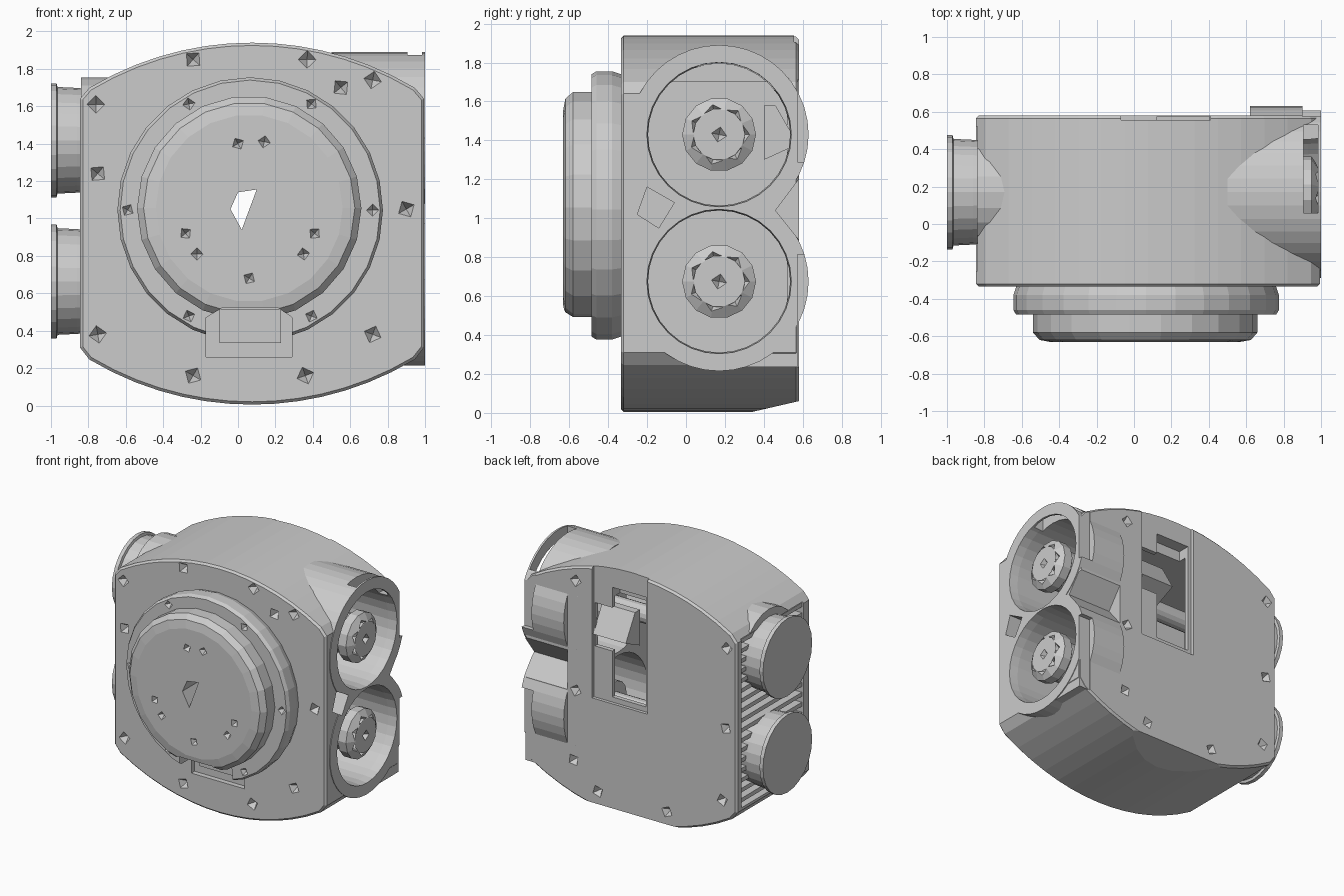
import bpy, bmesh, math
from mathutils import Matrix, Vector

if "Cube" in bpy.data.objects:
    bpy.data.objects.remove(bpy.data.objects["Cube"])


def finish(bm, name):
    bmesh.ops.recalc_face_normals(bm, faces=bm.faces)
    me = bpy.data.meshes.new(name)
    bm.to_mesh(me)
    bm.free()
    ob = bpy.data.objects.new(name, me)
    bpy.context.scene.collection.objects.link(ob)
    return ob


def place(axis, u, v, d):
    # axis 'y': (u, v) = (x, z);  axis 'x': (u, v) = (y, z)
    return Vector((u, d, v)) if axis == 'y' else Vector((d, u, v))


def prism(name, axis, pts, d0, d1):
    bm = bmesh.new()
    a = [bm.verts.new(place(axis, u, v, d0)) for u, v in pts]
    b = [bm.verts.new(place(axis, u, v, d1)) for u, v in pts]
    n = len(pts)
    bm.faces.new(a)
    bm.faces.new(b[::-1])
    for i in range(n):
        bm.faces.new((a[i], b[i], b[(i + 1) % n], a[(i + 1) % n]))
    return finish(bm, name)


def box(name, x0, x1, y0, y1, z0, z1):
    return prism(name, 'y', [(x0, z0), (x1, z0), (x1, z1), (x0, z1)], y0, y1)


def lathe(name, axis, centre, profile, sides):
    # stacked rings (radius, distance along axis), capped at both ends
    bm = bmesh.new()
    rings = []
    for r, d in profile:
        rings.append([bm.verts.new(place(axis, centre[0] + r * math.cos(2 * math.pi * i / sides),
                                         centre[1] + r * math.sin(2 * math.pi * i / sides), d))
                      for i in range(sides)])
    bm.faces.new(rings[0])
    bm.faces.new(rings[-1][::-1])
    for a, b in zip(rings, rings[1:]):
        for i in range(sides):
            j = (i + 1) % sides
            bm.faces.new((a[i], b[i], b[j], a[j]))
    return finish(bm, name)


def pits(name, spots, size):
    # pyramids pointing inward: spot = (position, inward direction)
    bm = bmesh.new()
    for k, (p, d) in enumerate(spots):
        d = Vector(d)
        rot = d.to_track_quat('Z', 'Y').to_matrix().to_4x4()
        m = Matrix.Translation(Vector(p) + d * size * 0.35) @ rot @ Matrix.Rotation(k * 0.7, 4, 'Z')
        bmesh.ops.create_cone(bm, cap_ends=True, segments=4, radius1=size, radius2=0,
                              depth=size * 1.2, matrix=m)
    return finish(bm, name)


def apply(ob):
    dg = bpy.context.evaluated_depsgraph_get()
    me = bpy.data.meshes.new_from_object(ob.evaluated_get(dg))
    ob.modifiers.clear()
    ob.data = me


def combine(ob, tool, op='DIFFERENCE', keep=False):
    m = ob.modifiers.new("cut", 'BOOLEAN')
    m.operation, m.object, m.solver = op, tool, 'EXACT'
    apply(ob)
    if not keep:
        bpy.data.objects.remove(tool)


# main housing: flat sides, domed top and bottom
R, CX = 1.69, 0.075
xs = [CX - 0.87 + 1.74 * i / 14 for i in range(15)]
arc = [(x, 1.94 - R + math.sqrt(R * R - (x - CX) ** 2)) for x in xs]
outline = [(-0.845, 1.64)] + arc + [(0.995, 1.64), (0.995, 0.31)]
outline += [(x, 1.945 - z) for x, z in arc[::-1]] + [(-0.845, 0.31)]
body = prism("housing", 'y', outline, -0.335, 0.58)
bev = body.modifiers.new("rim", 'BEVEL')
bev.width, bev.segments, bev.limit_method, bev.angle_limit = 0.015, 1, 'ANGLE', math.radians(65)
apply(body)
# the underside rises slightly toward the back
combine(body, prism("rear_chamfer", 'x', [(0.34, -0.1), (0.34, 0.005), (0.6, 0.065), (0.6, -0.1)], -1, 1))

# round pods on the right, short collars on the left
CY, ZS = 0.17, (1.43, 0.675)
for z in ZS:
    combine(body, lathe("pod", 'x', (CY, z), [(0.46, 0.5), (0.46, 1.0)], 40), 'UNION')
    combine(body, lathe("collar", 'x', (CY, z), [(0.325, -0.84), (0.325, -0.6)], 24), 'UNION')
# square lower corner under the lower pod
combine(body, box("pod_foot", 0.85, 0.992, 0.1, 0.572, 0.235, 0.5), 'UNION')
# the part of the pods standing out of the back starts further right, and the rims end flush
combine(body, box("pod_trim", 0.3, 0.62, 0.5801, 0.8, 0.1, 2.0))
for z0, z1 in ((1.29, 2.0), (0.1, 0.815)):
    combine(body, box("rim_trim", 0.9, 1.1, 0.574, 0.8, z0, z1))

# hollow inside, intake bores, side recess for the slats
combine(body, box("cavity", -0.7, 0.47, -0.27, 0.52, 0.25, 1.7))
for z in ZS:
    combine(body, lathe("bore", 'x', (CY, z), [(0.365, 0.4), (0.365, 0.93), (0.38, 1.1)], 32))
combine(body, box("slat_recess", -0.95, -0.77, -0.25, 0.52, 0.33, 1.65))

# notches around the right-hand rims
combine(body, box("rim_window", 0.905, 0.985, 0.06, 0.53, 1.66, 2.0))
combine(body, prism("rear_notch", 'x', [(0.46, 1.04), (0.7, 1.36), (0.7, 0.74)], 0.62, 1.1))
combine(body, prism("side_pocket", 'x', [(-0.25, 1.02), (-0.2, 1.16), (-0.06, 1.08), (-0.14, 0.95)], 0.88, 1.1))

# stepped latch slot in the back, inside a shallow frame
combine(body, box("latch_frame", -0.07, 0.41, 0.555, 0.7, 0.88, 2.0))
combine(body, prism("latch_slot", 'y', [(-0.04, 0.92), (0.25, 0.92), (0.25, 1.28), (0.40, 1.28),
                                        (0.40, 1.62), (0.25, 1.62), (0.25, 1.78), (-0.04, 1.78)], 0.46, 0.7))
prism("latch_wedge", 'x', [(0.40, 1.58), (0.46, 1.58), (0.575, 1.38), (0.40, 1.30)], 0.12, 0.405)

# stepped round boss on the front
boss = lathe("front_boss", 'y', (0.065, 1.045), [(0.69, -0.32), (0.71, -0.38), (0.71, -0.46), (0.695, -0.485)], 28)
combine(boss, lathe("front_cap", 'y', (0.06, 1.055), [(0.6, -0.45), (0.6, -0.58), (0.565, -0.62), (0.5, -0.632)], 22), 'UNION')

# notch at the foot of the boss, and the irregular centre hole
notch = prism("foot_notch", 'y', [(-0.17, 0.26), (0.29, 0.26), (0.29, 0.47), (0.21, 0.525),
                                  (-0.08, 0.525), (-0.17, 0.47)], -0.8, -0.295)
hole = prism("centre_hole", 'y', [(-0.04, 1.05), (0.0, 1.14), (0.1, 1.155), (0.02, 0.94)], -0.8, -0.2)
for tool in (notch, hole):
    combine(body, tool, keep=True)
    combine(boss, tool)
box("foot_lug", -0.1, 0.23, -0.335, -0.28, 0.335, 0.515)

# pyramid-shaped fastener pits
face = [(-0.76, 1.61), (-0.75, 1.24), (-0.75, 0.38), (-0.24, 0.16), (0.36, 0.16), (0.72, 0.38),
        (0.9, 1.05), (0.72, 1.74), (0.55, 1.70), (0.37, 1.85), (-0.24, 1.85)]
back = [(-0.76, 1.58), (-0.75, 0.95), (-0.72, 0.38), (-0.24, 0.16), (0.36, 0.16), (0.55, 0.9),
        (0.57, 0.35), (0.55, 1.76)]
spots = [((x, -0.335, z), (0, 1, 0)) for x, z in face] + [((x, 0.58, z), (0, -1, 0)) for x, z in back]
combine(body, pits("body_pits", spots, 0.06))
ring = [(0.065 + 0.655 * math.cos(a * math.pi / 3), 1.045 + 0.655 * math.sin(a * math.pi / 3)) for a in range(6)]
cap = [(0.0, 1.4), (0.14, 1.41), (-0.28, 0.92), (-0.22, 0.81), (0.41, 0.92), (0.35, 0.81), (0.06, 0.68)]
combine(boss, pits("boss_pits", [((x, -0.485, z), (0, 1, 0)) for x, z in ring]
                   + [((x, -0.632, z), (0, 1, 0)) for x, z in cap], 0.042))

# faceted hubs inside the bores, each on a shaft; round caps on the left
for n, z in zip(("upper", "lower"), ZS):
    hub = lathe(n + "_hub", 'x', (CY, z), [(0.07, -0.72), (0.07, 0.5), (0.15, 0.5), (0.15, 0.85),
                                           (0.19, 0.88), (0.19, 0.95), (0.13, 0.99)], 14)
    dents = [((0.975, CY + 0.12 * math.cos(a * math.tau / 7), z + 0.12 * math.sin(a * math.tau / 7)), (-1, 0, 0))
             for a in range(7)] + [((0.99, CY, z), (-1, 0, 0))]
    combine(hub, pits("hub_pits", dents, 0.05))
    lathe(n + "_left_cap", 'x', (CY, z - 0.012), [(0.27, -0.75), (0.28, -0.86), (0.285, -0.965), (0.305, -0.97),
                                                  (0.305, -1.0)], 24)

# horizontal slats on the left side
for i in range(17):
    z = 0.36 + i * 0.078
    box("slat", -0.83, -0.765, -0.255, 0.525, z, z + 0.032)
